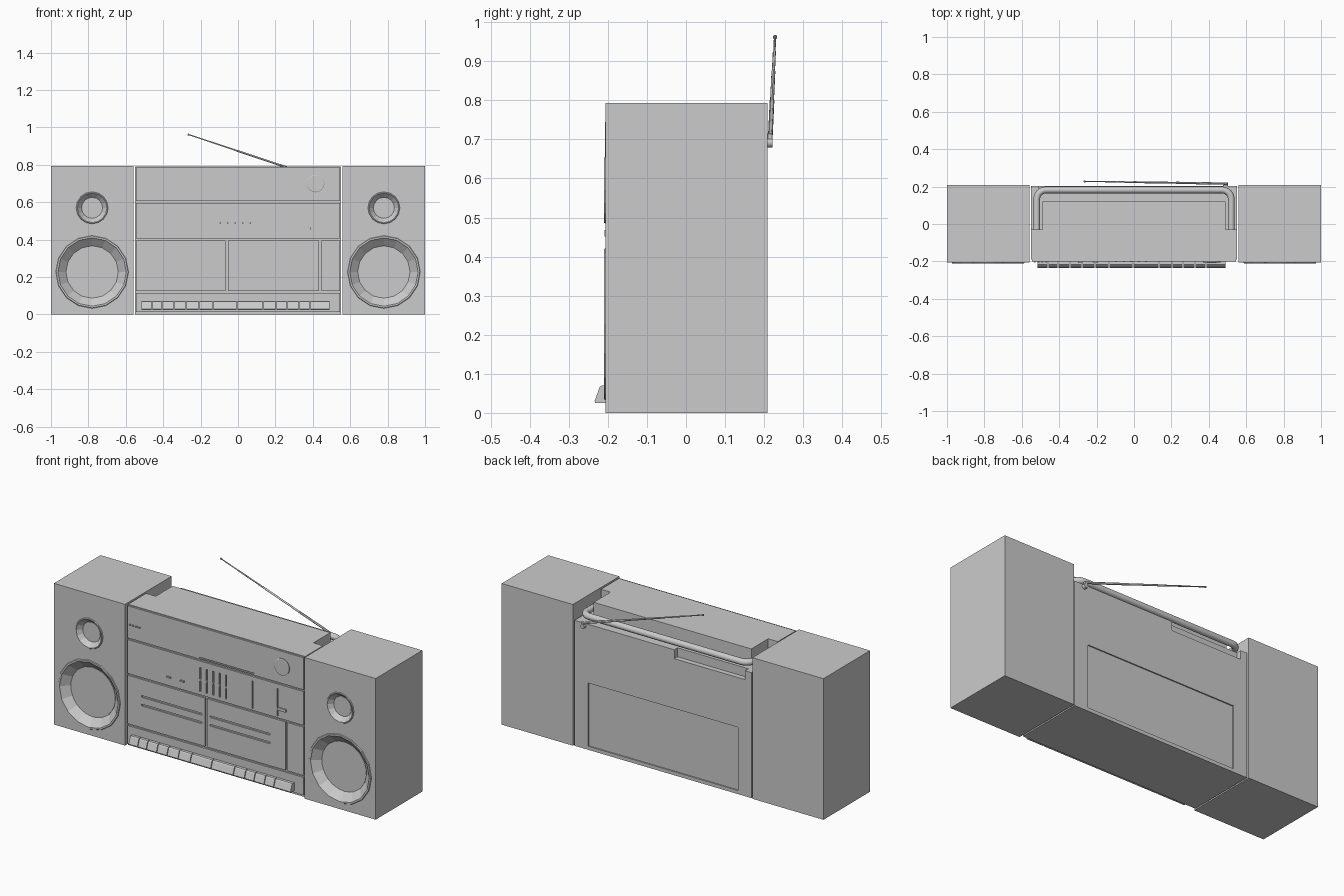
import bpy, bmesh, math
from mathutils import Vector, Matrix

if "Cube" in bpy.data.objects:
    bpy.data.objects.remove(bpy.data.objects["Cube"])


def finish(name, bm):
    bmesh.ops.recalc_face_normals(bm, faces=bm.faces)
    me = bpy.data.meshes.new(name)
    bm.to_mesh(me)
    bm.free()
    ob = bpy.data.objects.new(name, me)
    bpy.context.collection.objects.link(ob)
    return ob


def box(name, x0, x1, y0, y1, z0, z1, bevel=0):
    bm = bmesh.new()
    bmesh.ops.create_cube(bm, size=1)
    bmesh.ops.scale(bm, vec=(x1 - x0, y1 - y0, z1 - z0), verts=bm.verts)
    bmesh.ops.translate(bm, vec=((x0 + x1) / 2, (y0 + y1) / 2, (z0 + z1) / 2), verts=bm.verts)
    if bevel:
        bmesh.ops.bevel(bm, geom=bm.edges[:], offset=bevel, segments=1, affect='EDGES')
    return finish(name, bm)


def lathe(name, profile, cx, cz, sides, closed=False):
    """Turn (radius, y) points around a front-to-back axis."""
    bm = bmesh.new()
    rings = []
    for r, y in profile:
        rings.append([bm.verts.new((cx + r * math.cos(a), y, cz + r * math.sin(a)))
                      for a in (2 * math.pi * i / sides for i in range(sides))])
    pairs = list(zip(rings, rings[1:]))
    if closed:
        pairs.append((rings[-1], rings[0]))
    else:
        bm.faces.new(rings[0])
        bm.faces.new(rings[-1])
    for a, b in pairs:
        for i in range(sides):
            j = (i + 1) % sides
            bm.faces.new((a[i], a[j], b[j], b[i]))
    return finish(name, bm)


def cut(ob, cutters):
    for c in cutters:
        m = ob.modifiers.new("cut", 'BOOLEAN')
        m.object, m.solver = c, 'EXACT'
        bpy.context.view_layer.objects.active = ob
        bpy.ops.object.modifier_apply(modifier=m.name)
        bpy.data.objects.remove(c)


def smooth(ob):
    bpy.ops.object.select_all(action='DESELECT')
    ob.select_set(True)
    bpy.context.view_layer.objects.active = ob
    bpy.ops.object.shade_smooth_by_angle()


def rod(name, a, b, r0, r1, sides=12):
    a, b = Vector(a), Vector(b)
    bm = bmesh.new()
    mat = Matrix.Translation((a + b) / 2) @ (b - a).to_track_quat('Z', 'Y').to_matrix().to_4x4()
    bmesh.ops.create_cone(bm, cap_ends=True, segments=sides, radius1=r0, radius2=r1,
                          depth=(b - a).length, matrix=mat)
    ob = finish(name, bm)
    smooth(ob)
    return ob


# Speaker cabinets with recessed drivers
F = -0.206
for s, side in ((-1, "left"), (1, "right")):
    x0, x1 = sorted((s * 0.558, s * 1.0))
    cab = box(side + "_speaker", x0, x1, F, 0.208, 0, 0.793)
    cx = s * 0.78
    for label, cz, ro, rm, ri, d in (("woofer", 0.227, 0.196, 0.18, 0.14, 0.035),
                                     ("tweeter", 0.57, 0.087, 0.076, 0.056, 0.022)):
        k = (rm - ri) / d
        cut(cab, [lathe("cutter", [(rm + k * 0.01, F - 0.01), (ri, F + d)], cx, cz, 16)])
        lathe(f"{side}_{label}_ring",
              [(ro, F + 0.002), (ro - 0.004, F - 0.004), (rm + 0.003, F - 0.004), (rm - 0.003, F + 0.004)],
              cx, cz, 16, closed=True)
        lathe(f"{side}_{label}_cone", [(ri - 0.002, F + d + 0.002), (ri - 0.002, F + d - 0.002)], cx, cz, 32)

# Central body: handle channel, finger notch and recessed back panel
body = box("main_body", -0.55, 0.55, -0.19, 0.204, 0, 0.79)
cut(body, [
    box("cutter", -0.6, 0.6, 0.12, 0.3, 0.705, 0.9),
    box("cutter", -0.6, -0.49, -0.03, 0.3, 0.705, 0.9),
    box("cutter", 0.49, 0.6, -0.03, 0.3, 0.705, 0.9),
    box("cutter", -0.51, -0.07, 0.175, 0.3, 0.655, 0.8),
    box("cutter", -0.465, 0.465, 0.197, 0.3, 0.02, 0.375),
])

# Front panels with shallow slots
P = -0.2
top = box("tuner_panel", -0.546, 0.546, P, -0.18, 0.606, 0.786)
cut(top, [box("cutter", -0.1, 0.24, P - 0.01, P + 0.008, 0.612, 0.617)])
mid = box("control_panel", -0.546, 0.546, P, -0.18, 0.406, 0.596)
slots = [box("cutter", x - 0.004, x + 0.004, P - 0.01, P + 0.008, 0.425, 0.56)
         for x in (-0.094, -0.054, -0.014, 0.026, 0.066)]
slots += [box("cutter", x - 0.003, x + 0.003, P - 0.01, P + 0.008, 0.415, 0.57) for x in (0.23, 0.385)]
cut(mid, slots)
for name, x0, x1, g0, g1 in (("left_cassette_door", -0.546, -0.066, -0.46, -0.085),
                             ("right_cassette_door", -0.054, 0.434, -0.035, 0.34)):
    door = box(name, x0, x1, P, -0.18, 0.124, 0.396)
    cut(door, [box("cutter", g0, g1, P - 0.01, P + 0.008, z - 0.005, z + 0.005) for z in (0.3, 0.252)])
box("side_trim_panel", 0.447, 0.546, P, -0.18, 0.124, 0.396)
box("key_panel", -0.546, 0.546, P, -0.18, 0.014, 0.114)

# Tape keys from one wedge profile
edges = [-.518, -.46, -.406, -.342, -.278, -.209, -.134, -.005, .134, .203, .262, .326, .385, .492]
wedge = [(-0.19, 0.025), (-0.232, 0.025), (-0.234, 0.03), (-0.221, 0.066), (-0.216, 0.07), (-0.19, 0.07)]
for i, (a, b) in enumerate(zip(edges, edges[1:])):
    bm = bmesh.new()
    f = bm.faces.new([bm.verts.new((a + 0.002, y, z)) for y, z in wedge])
    ext = bmesh.ops.extrude_face_region(bm, geom=[f])
    bmesh.ops.translate(bm, vec=(b - a - 0.004, 0, 0),
                        verts=[v for v in ext['geom'] if isinstance(v, bmesh.types.BMVert)])
    finish(f"tape_key_{i + 1}", bm)

# Tuning knob and small controls
smooth(lathe("tuning_knob", [(0.047, -0.19), (0.047, -0.205), (0.044, -0.207)], 0.415, 0.7, 32))
for i, x in enumerate((-0.53, -0.51, -0.49, -0.47)):
    box(f"indicator_{i + 1}", x - 0.004, x + 0.004, -0.207, -0.19, 0.681, 0.687)
for i, x in enumerate((-0.288, -0.205)):
    box(f"slide_switch_{i + 1}", x - 0.012, x + 0.012, -0.208, -0.19, 0.451, 0.459)
box("band_switch", 0.388, 0.44, -0.208, -0.19, 0.452, 0.468)
for i, x in enumerate((-0.094, -0.054, -0.014, 0.026, 0.066)):
    box(f"slider_cap_{i + 1}", x - 0.004, x + 0.004, -0.202, -0.19, 0.485, 0.495)

# Carrying handle: a U-shaped tube with rounded corners
hx, hy, hr, hz = 0.52, 0.182, 0.05, 0.738
half = [(hx, -0.035, hz)] + [(hx - hr + hr * math.cos(t), hy - hr + hr * math.sin(t), hz)
                             for t in (math.pi / 2 * i / 8 for i in range(9))]
path = half + [(-x, y, z) for x, y, z in reversed(half)]
cu = bpy.data.curves.new("carry_handle", 'CURVE')
cu.dimensions = '3D'
cu.bevel_depth, cu.bevel_resolution, cu.use_fill_caps = 0.018, 3, True
sp = cu.splines.new('POLY')
sp.points.add(len(path) - 1)
for p, c in zip(sp.points, path):
    p.co = (*c, 1)
    p.radius = 1
sp.use_smooth = True
bpy.context.collection.objects.link(bpy.data.objects.new("carry_handle", cu))

# Telescopic antenna on a pivot
base, tip = Vector((0.49, 0.216, 0.71)), Vector((-0.268, 0.228, 0.963))
radii = (0.006, 0.005, 0.004, 0.003)
stops = (0, 0.35, 0.65, 0.85, 1)
for i, r in enumerate(radii):
    rod(f"antenna_section_{i + 1}", base.lerp(tip, stops[i]), base.lerp(tip, stops[i + 1]), r, r)
rod("antenna_tip", base.lerp(tip, 0.99), tip, 0.005, 0.005)
rod("antenna_pivot", (0.49, 0.19, 0.692), (0.49, 0.222, 0.692), 0.014, 0.012, 16)
box("antenna_bracket", 0.482, 0.498, 0.208, 0.222, 0.685, 0.716, 0.002)
